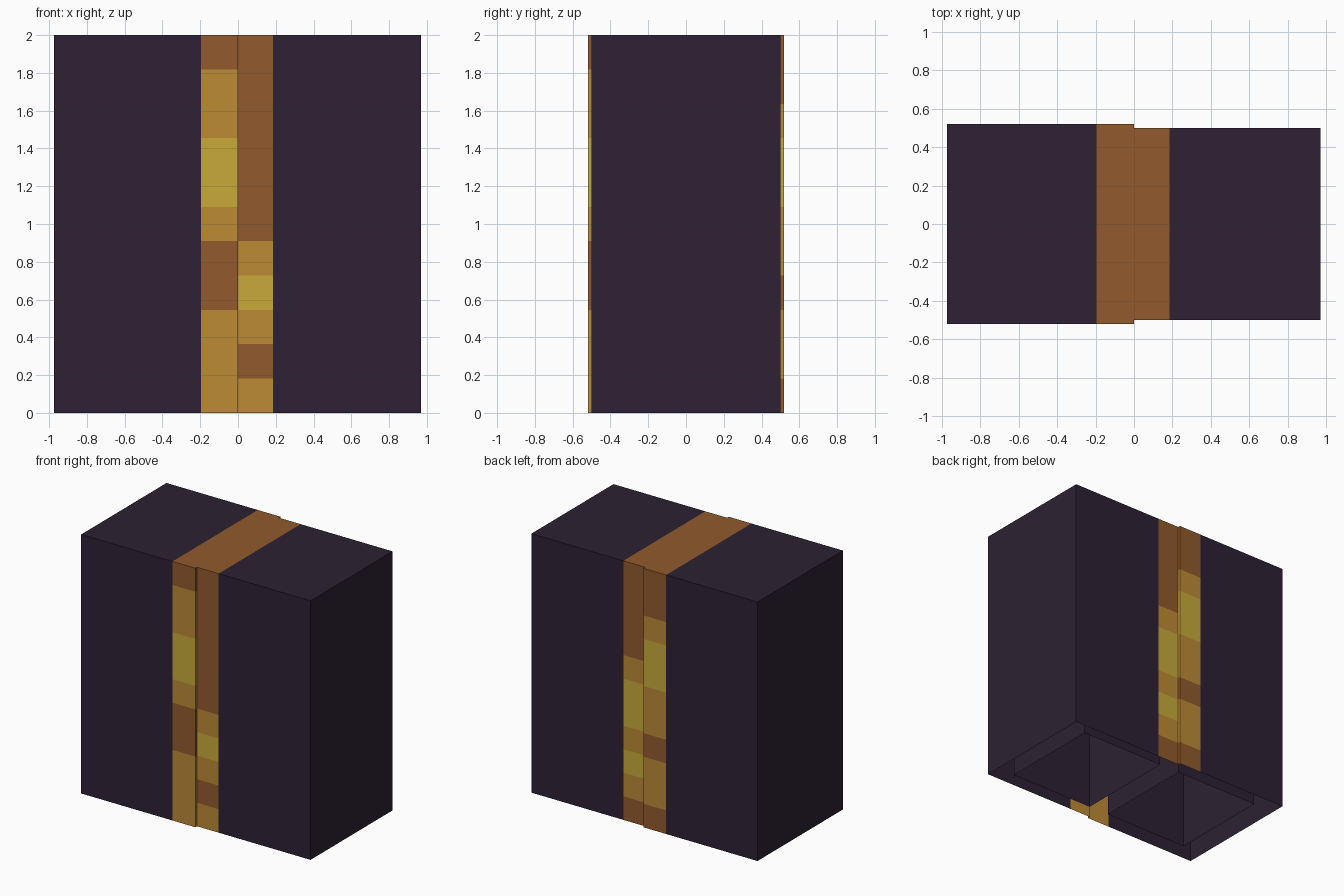
import bpy
import bmesh

if "Cube" in bpy.data.objects:
    bpy.data.objects.remove(bpy.data.objects["Cube"], do_unlink=True)


def make_material(name, rgb):
    mat = bpy.data.materials.new(name)
    mat.use_nodes = True
    color = (*rgb, 1.0)
    mat.diffuse_color = color
    mat.node_tree.nodes["Principled BSDF"].inputs["Base Color"].default_value = color
    return mat


MATERIALS = [
    make_material("dark purple", (0.026, 0.0152, 0.033)),
    make_material("brown", (0.287, 0.105, 0.026)),
    make_material("amber", (0.51, 0.258, 0.036)),
    make_material("yellow", (0.578, 0.402, 0.042)),
]
DARK, BROWN = 0, 1
CODES = {"B": 1, "A": 2, "Y": 3}
HEIGHT = 2.0
ROWS = 11


def finish(name, bm):
    bmesh.ops.remove_doubles(bm, verts=bm.verts, dist=0.0001)
    bmesh.ops.recalc_face_normals(bm, faces=bm.faces)
    mesh = bpy.data.meshes.new(name)
    bm.to_mesh(mesh)
    bm.free()
    for mat in MATERIALS:
        mesh.materials.append(mat)
    obj = bpy.data.objects.new(name, mesh)
    bpy.context.collection.objects.link(obj)
    return obj


def add_quad(bm, points, material):
    face = bm.faces.new([bm.verts.new(p) for p in points])
    face.material_index = material


def outer_shell(name, side_x, stripe_x, depth, lip, front, back):
    """Bottomless half shell; the colour codes run from top to bottom."""
    bm = bmesh.new()
    step = HEIGHT / ROWS
    front_path = [(0, -lip), (0, -depth), (stripe_x, -depth), (side_x, -depth)]
    path = front_path + [(x, -y) for x, y in reversed(front_path)]
    for (x1, y1), (x2, y2) in zip(path, path[1:]):
        if (x1, y1) == (x2, y2):
            continue
        striped = max(abs(x1), abs(x2)) <= abs(stripe_x)
        codes = front if y1 < 0 else back
        for row in range(ROWS):
            high = HEIGHT - row * step
            low = high - step
            add_quad(bm, [(x1, y1, low), (x2, y2, low), (x2, y2, high), (x1, y1, high)],
                     CODES[codes[row]] if striped else DARK)
    # Top: stripe band beside the dark panel
    for x1, x2, material in ((0, stripe_x, BROWN), (stripe_x, side_x, DARK)):
        add_quad(bm, [(x1, -depth, HEIGHT), (x2, -depth, HEIGHT),
                      (x2, depth, HEIGHT), (x1, depth, HEIGHT)], material)
    return finish(name, bm)


def inner_liner(name, center_x):
    """Narrower open-bottomed box inside a shell."""
    bm = bmesh.new()
    bmesh.ops.create_cube(bm, size=1)
    for v in bm.verts:
        v.co.x = v.co.x * 0.72 + center_x
        v.co.y *= 0.8
        v.co.z = 0.01 if v.co.z < 0 else 1.9
    bottom = [f for f in bm.faces if f.calc_center_median().z < 0.1]
    bmesh.ops.delete(bm, geom=bottom, context="FACES")
    return finish(name, bm)


# Outer shells, the right one slightly deeper than the left
outer_shell("right_outer_shell", -0.975, -0.195, 0.52, 0.5,
            "BAAYYABBAAA", "BBAYYAABAAB")
outer_shell("left_outer_shell", 0.97, 0.185, 0.5, 0.5,
            "BBBBBBAYABA", "BBBBAYYAYAB")

# Inner liners
for side, sign in (("right", -1), ("left", 1)):
    inner_liner(side + "_inner_liner", sign * 0.447)
